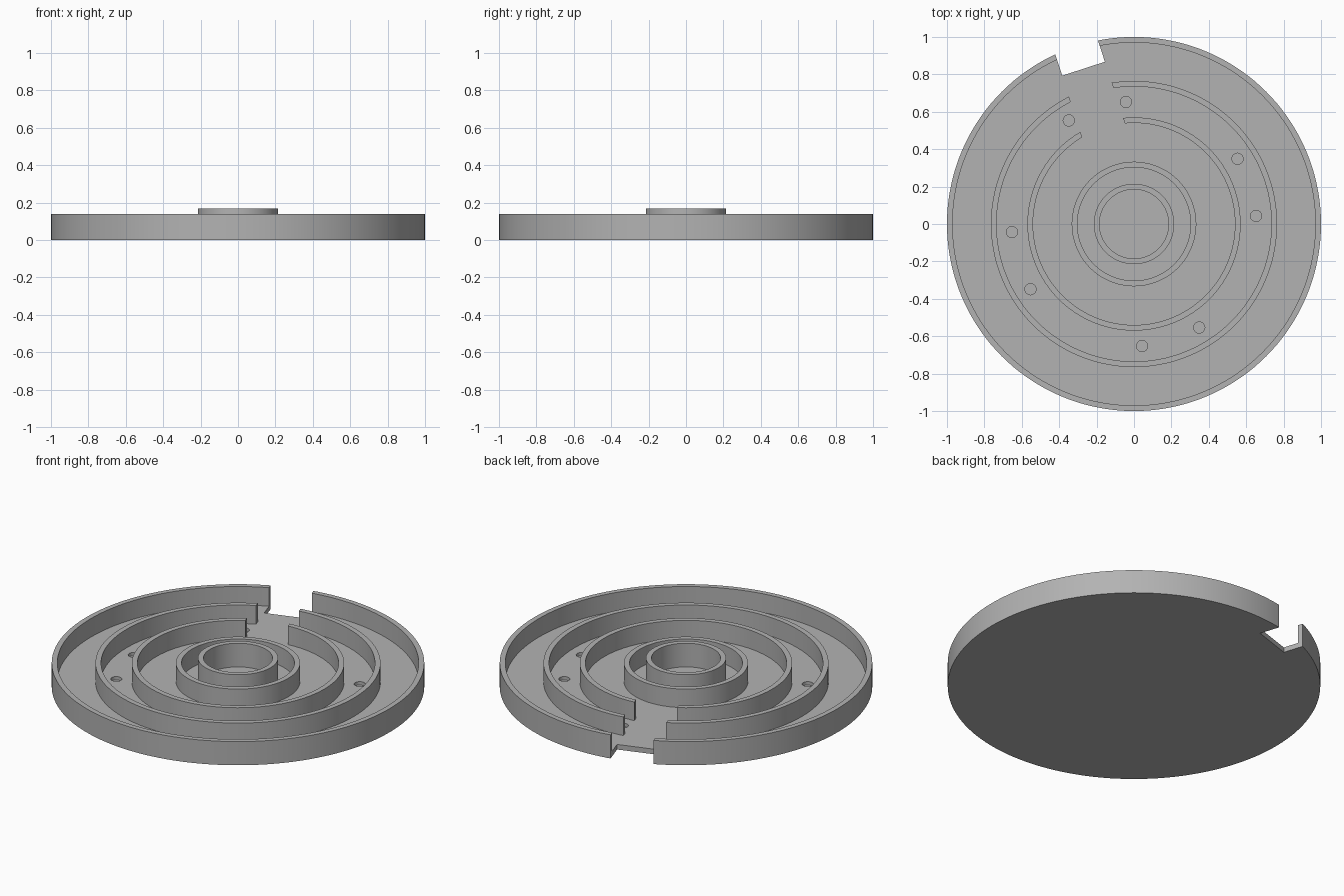
import bpy, bmesh
from math import sin, cos, asin, pi, radians
from mathutils import Matrix, Vector

old = bpy.data.objects.get("Cube")
if old:
    bpy.data.objects.remove(old, do_unlink=True)

FLOOR, WALL_TOP, HUB_TOP = 0.03, 0.14, 0.17
WALL = 0.03
SLOT_ANGLE = radians(108)   # direction of the slot
SLOT_HALF = 0.12            # half width of the slot
SEGS = 144

gray = bpy.data.materials.new("plain_gray")
gray.use_nodes = True
COLOR = (0.45, 0.45, 0.45, 1)
gray.diffuse_color = COLOR
gray.node_tree.nodes["Principled BSDF"].inputs["Base Color"].default_value = COLOR


def finish(bm, name):
    bmesh.ops.recalc_face_normals(bm, faces=bm.faces)
    mesh = bpy.data.meshes.new(name)
    bm.to_mesh(mesh)
    bm.free()
    mesh.materials.append(gray)
    obj = bpy.data.objects.new(name, mesh)
    bpy.context.collection.objects.link(obj)
    return obj


def smooth(obj):
    bpy.ops.object.select_all(action="DESELECT")
    obj.select_set(True)
    bpy.context.view_layer.objects.active = obj
    bpy.ops.object.shade_smooth_by_angle(angle=radians(30))


def ring(name, outer, bottom, top, gap=0):
    """Upright circular wall; gap is the half width of a parallel-sided opening."""
    bm = bmesh.new()
    inner = outer - WALL
    corners = [(inner, bottom), (outer, bottom), (outer, top), (inner, top)]
    sections = []
    for i in range(SEGS + (1 if gap else 0)):
        t = i / SEGS
        section = []
        for r, z in corners:
            edge = asin(gap / r)
            a = SLOT_ANGLE + edge + t * (2 * pi - 2 * edge)
            section.append(bm.verts.new((r * cos(a), r * sin(a), z)))
        sections.append(section)
    pairs = list(zip(sections, sections[1:]))
    if gap:
        bm.faces.new(sections[0])
        bm.faces.new(sections[-1])
    else:
        pairs.append((sections[-1], sections[0]))
    for a, b in pairs:
        for k in range(4):
            n = (k + 1) % 4
            bm.faces.new((a[k], b[k], b[n], a[n]))
    obj = finish(bm, name)
    smooth(obj)
    return obj


def dish(name):
    """Round plate with a raised rim, as one closed body."""
    bm = bmesh.new()
    loops = []
    for r, z in [(1, 0), (1, WALL_TOP), (1 - WALL, WALL_TOP), (1 - WALL, FLOOR)]:
        loops.append([bm.verts.new((r * cos(2 * pi * i / SEGS), r * sin(2 * pi * i / SEGS), z))
                      for i in range(SEGS)])
    for a, b in zip(loops, loops[1:]):
        for i in range(SEGS):
            n = (i + 1) % SEGS
            bm.faces.new((a[i], a[n], b[n], b[i]))
    bm.faces.new(loops[0])
    bm.faces.new(loops[-1])
    return finish(bm, name)


def carve(target, cutter):
    cutter.hide_render = True
    mod = target.modifiers.new("cut", "BOOLEAN")
    mod.operation = "DIFFERENCE"
    mod.solver = "EXACT"
    mod.object = cutter
    bpy.ops.object.select_all(action="DESELECT")
    target.select_set(True)
    bpy.context.view_layer.objects.active = target
    bpy.ops.object.modifier_apply(modifier=mod.name)
    bpy.data.objects.remove(cutter, do_unlink=True)


# Base plate with outer rim
base = dish("base_plate_with_rim")

# Notch through the rim and plate edge
bm = bmesh.new()
notch = (Matrix.Rotation(SLOT_ANGLE, 4, "Z") @ Matrix.Translation((1.073, 0, 0.1))
         @ Matrix.Diagonal((0.4, 2 * SLOT_HALF, 0.6, 1)))
bmesh.ops.create_cube(bm, size=1, matrix=notch)
carve(base, finish(bm, "notch_cutter"))

# Four pairs of shallow round holes
bm = bmesh.new()
for quarter in range(4):
    for side in (-1, 1):
        a = SLOT_ANGLE + quarter * pi / 2 + side * radians(14.2)
        spot = Vector((0.654 * cos(a), 0.654 * sin(a), FLOOR))
        bmesh.ops.create_cone(bm, cap_ends=True, segments=32, radius1=0.03, radius2=0.03,
                              depth=0.04, matrix=Matrix.Translation(spot))
carve(base, finish(bm, "hole_cutter"))
smooth(base)

# Concentric walls, the outer two open at the slot
SUNK = FLOOR - 0.004
ring("outer_wall", 0.765, SUNK, WALL_TOP, SLOT_HALF)
ring("middle_wall", 0.57, SUNK, WALL_TOP, SLOT_HALF)
ring("inner_wall", 0.333, SUNK, WALL_TOP)
ring("hub", 0.215, SUNK, HUB_TOP)
